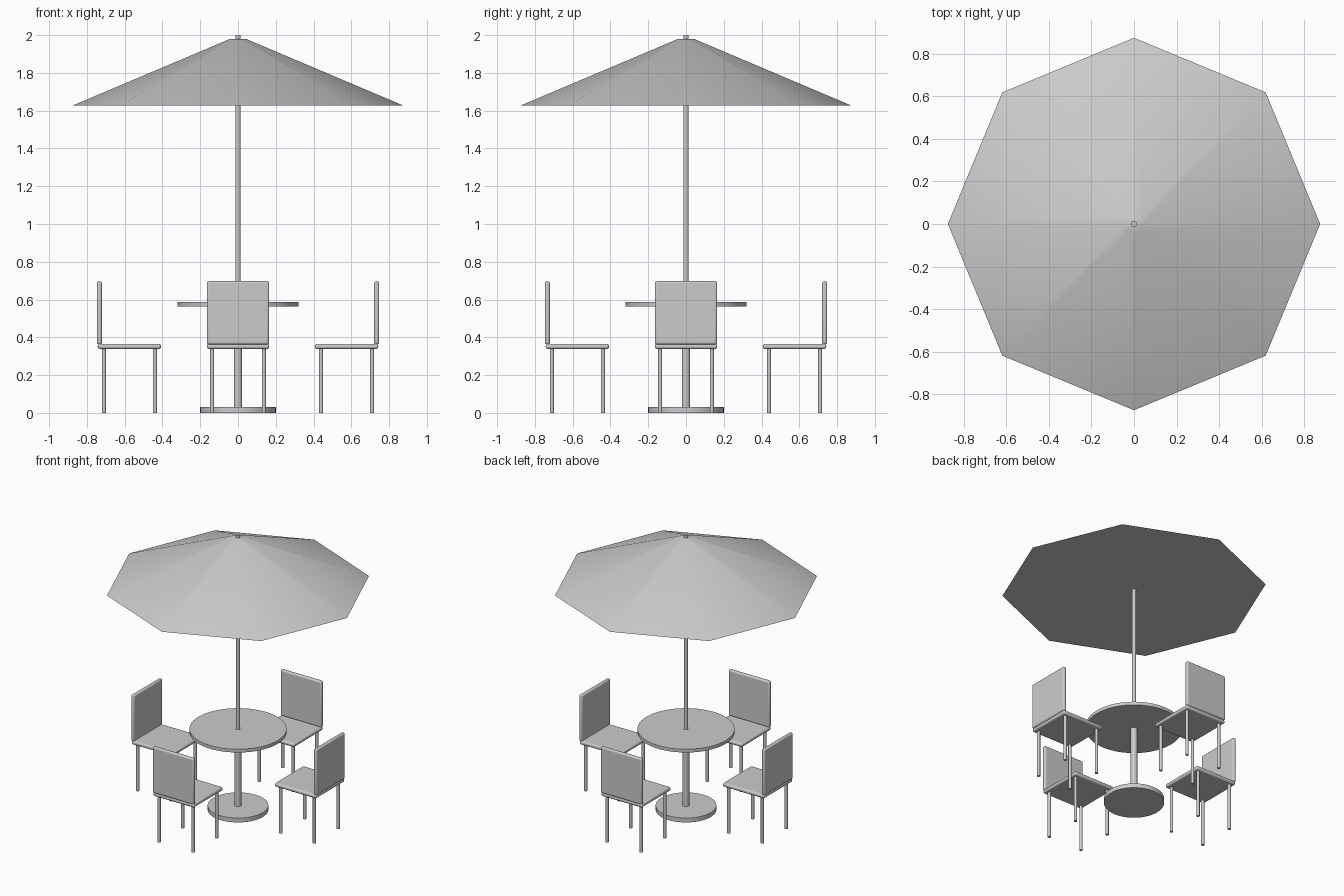
import bpy, math

if "Cube" in bpy.data.objects:
    bpy.data.objects.remove(bpy.data.objects["Cube"])


def smooth(ob, angle=30):
    bpy.ops.object.select_all(action='DESELECT')
    ob.select_set(True)
    bpy.context.view_layer.objects.active = ob
    bpy.ops.object.shade_smooth_by_angle(angle=math.radians(angle))


def cyl(name, x, y, z0, z1, r, sides=32, r_top=None):
    bpy.ops.mesh.primitive_cone_add(vertices=sides, radius1=r, radius2=r if r_top is None else r_top,
                                    depth=z1 - z0, location=(x, y, (z0 + z1) / 2))
    ob = bpy.context.object
    ob.name = name
    smooth(ob)
    return ob


def slab(name, centre, size, bevel):
    bpy.ops.mesh.primitive_cube_add(size=1, location=centre)
    ob = bpy.context.object
    ob.name = name
    ob.scale = size
    bpy.ops.object.transform_apply(location=False, rotation=False, scale=True)
    mod = ob.modifiers.new("bevel", 'BEVEL')
    mod.width = bevel
    mod.segments = 3
    smooth(ob)
    return ob


# Table: base disc, thick stand, round top
cyl("table_base", 0, 0, 0, 0.032, 0.2, 48)
cyl("table_stand", 0, 0, 0.032, 0.564, 0.022, 24)
cyl("table_top", 0, 0, 0.564, 0.588, 0.32, 64)

# Parasol: thin pole and closed eight-sided canopy with corners on the axes
cyl("parasol_pole", 0, 0, 0.564, 2.0, 0.0145, 24)
cyl("parasol_canopy", 0, 0, 1.627, 1.98, 0.876, 8, r_top=0.042)

# Four chairs facing the table
D = 0.575
for i in range(4):
    pivot = bpy.data.objects.new(f"chair_{i + 1}", None)
    bpy.context.collection.objects.link(pivot)
    parts = [slab("seat", (D, 0, 0.352), (0.335, 0.33, 0.028), 0.011),
             slab("backrest", (0.734, 0, 0.53), (0.027, 0.33, 0.335), 0.011)]
    for sx, lx in (("inner", -0.135), ("outer", 0.135)):
        for sy, ly in (("left", -0.137), ("right", 0.137)):
            parts.append(cyl(f"{sx}_{sy}_leg", D + lx, ly, 0, 0.345, 0.011, 16))
    for p in parts:
        p.parent = pivot
    pivot.rotation_euler.z = i * math.pi / 2
